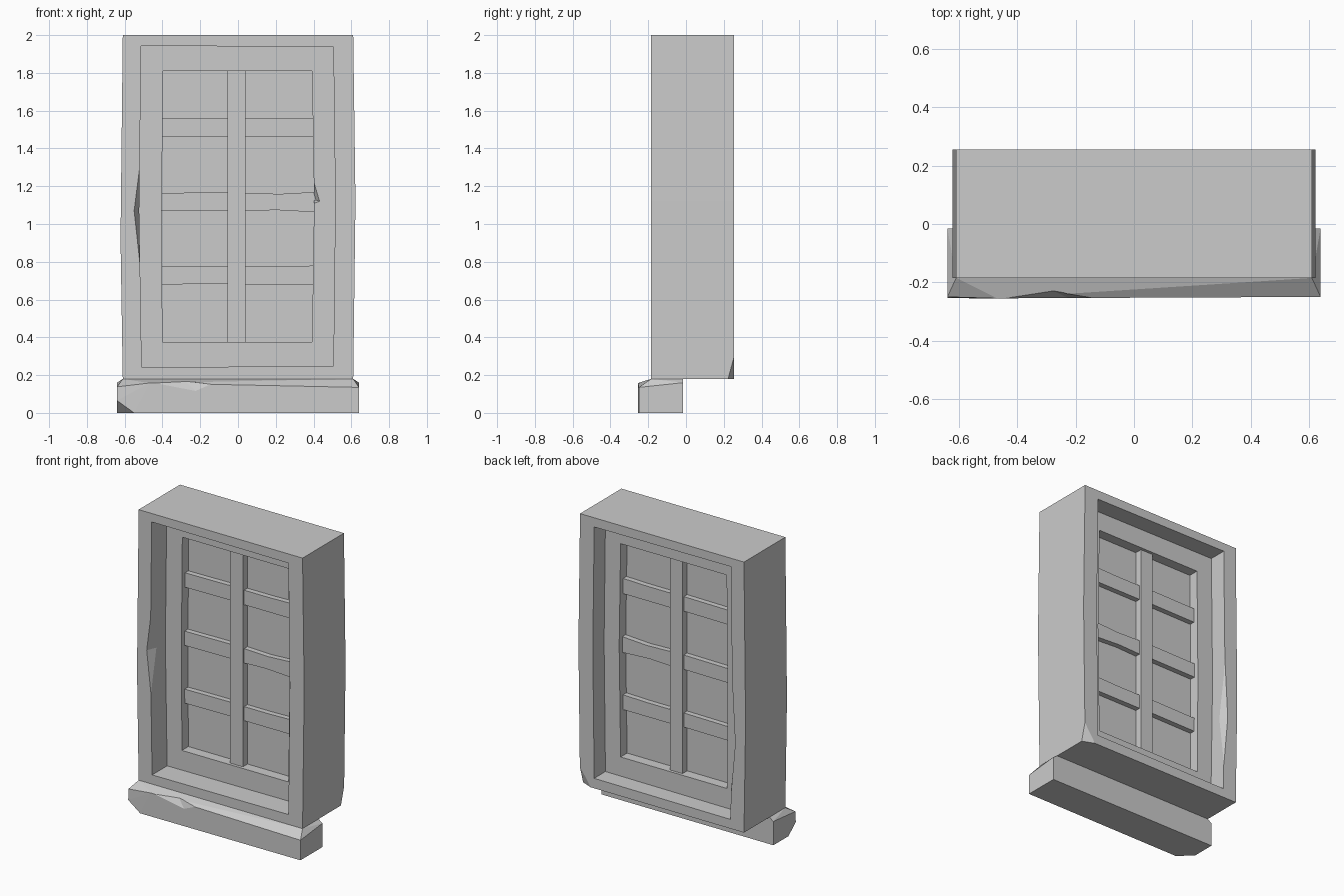
import bpy, bmesh

if "Cube" in bpy.data.objects:
    bpy.data.objects.remove(bpy.data.objects["Cube"])


def make_object(name, bm):
    bmesh.ops.recalc_face_normals(bm, faces=bm.faces)
    mesh = bpy.data.meshes.new(name)
    bm.to_mesh(mesh)
    bm.free()
    obj = bpy.data.objects.new(name, mesh)
    bpy.context.collection.objects.link(obj)
    return obj


def ring(name, outer, inner, y0, y1):
    """Frame made from two matching x-z outlines, extruded along y."""
    bm = bmesh.new()
    loops = [[bm.verts.new((x, y, z)) for x, z in pts]
             for pts, y in ((outer, y0), (inner, y0), (inner, y1), (outer, y1))]
    n = len(outer)
    for k in range(4):
        a, b = loops[k], loops[(k + 1) % 4]
        for i in range(n):
            j = (i + 1) % n
            bm.faces.new((a[i], a[j], b[j], b[i]))
    return make_object(name, bm)


def prism(name, outline, y0, y1):
    """Solid x-z outline extruded along y."""
    bm = bmesh.new()
    f = bm.faces.new([bm.verts.new((x, y0, z)) for x, z in outline])
    ext = bmesh.ops.extrude_face_region(bm, geom=[f])
    for v in ext["geom"]:
        if isinstance(v, bmesh.types.BMVert):
            v.co.y = y1
    return make_object(name, bm)


def hull(name, points):
    bm = bmesh.new()
    for p in points:
        bm.verts.new(p)
    bmesh.ops.convex_hull(bm, input=bm.verts)
    bmesh.ops.dissolve_limit(bm, angle_limit=0.01, verts=bm.verts, edges=bm.edges)
    return make_object(name, bm)


def chip(obj, points):
    """Knock a small faceted chip out of a part."""
    cutter = hull("chip_cutter", points)
    cutter.hide_render = True
    mod = obj.modifiers.new("chip", "BOOLEAN")
    mod.operation = "DIFFERENCE"
    mod.solver = "EXACT"
    mod.object = cutter
    bpy.context.view_layer.objects.active = obj
    bpy.ops.object.modifier_apply(modifier=mod.name)
    bpy.data.objects.remove(cutter)


# Outlines with a slightly bowed middle
outer = [(-.61, .18), (.61, .18), (.622, 1.12), (.61, 2), (-.61, 2), (-.622, .92)]
opening = [(-.51, .242), (.505, .247), (.515, 1.12), (.505, 1.938), (-.513, 1.943), (-.523, 1.07)]
panes = [(-.4, .375), (.392, .375), (.403, 1.12), (.392, 1.81), (-.397, 1.81), (-.404, 1.07)]
seat = [(x * 1.03, z + (.02 if z > 1.5 else -.02 if z < .5 else 0)) for x, z in opening]

# Stone surround with chipped edges and corner
surround = ring("stone_surround", outer, opening, -.185, .255)
chip(surround, [(-.518, -.185, 1.32), (-.518, -.185, .78), (-.55, -.185, 1.07),
                (-.523, -.12, 1.07), (-.45, -.25, 1.07)])
chip(surround, [(-.521, .255, 1.2), (-.514, .255, .42), (-.545, .255, .76),
                (-.519, .205, .76), (-.45, .32, .76)])
chip(surround, [(.53, .255, .18), (.612, .222, .18), (.612, .255, .30), (.7, .35, .08)])

# Window frame set into the surround
frame = ring("window_frame", seat, panes, -.025, .135)
chip(frame, [(.402, -.025, 1.22), (.403, -.025, 1.11), (.432, -.025, 1.12),
             (.403, .025, 1.13), (.36, -.08, 1.14)])

# Glass
prism("glass", [(x * 1.04, z) for x, z in panes], .044, .066)

# Central mullion
prism("mullion", [(-.055, .365), (.04, .365), (.04, 1.82), (-.055, 1.82)], -.005, .115)

# Cross bars on both sides, slightly crooked
for z0, z1 in ((.68, .775), (1.068, 1.165), (1.46, 1.558)):
    prism("bar_left", [(-.42, z0), (-.05, z0 + .003), (-.05, z1 + .003), (-.42, z1 - .001)], .008, .102)
    d = .012 if .8 < z0 < 1.3 else 0
    prism("bar_right", [(.035, z0), (.2, z0 + d / 2), (.42, z0 - d / 2),
                        (.42, z1 + .005), (.22, z1 - d / 2), (.035, z1)], .008, .102)

# Sill with sloped top edge and one broken lower corner
sill = hull("sill", [
    (-.55, -.255, 0), (-.64, -.175, 0), (-.64, -.253, .065), (.64, -.25, 0),
    (.64, -.015, 0), (-.64, -.015, 0), (-.64, -.25, .138), (-.47, -.255, .158),
    (.64, -.25, .135), (-.61, -.185, .18), (.61, -.185, .18), (-.61, -.015, .18),
    (.61, -.015, .18), (-.64, -.015, .16), (.64, -.015, .16)])
chip(sill, [(-.45, -.256, .158), (-.13, -.256, .150), (-.28, -.228, .169),
            (-.22, -.256, .112), (-.27, -.32, .19)])
